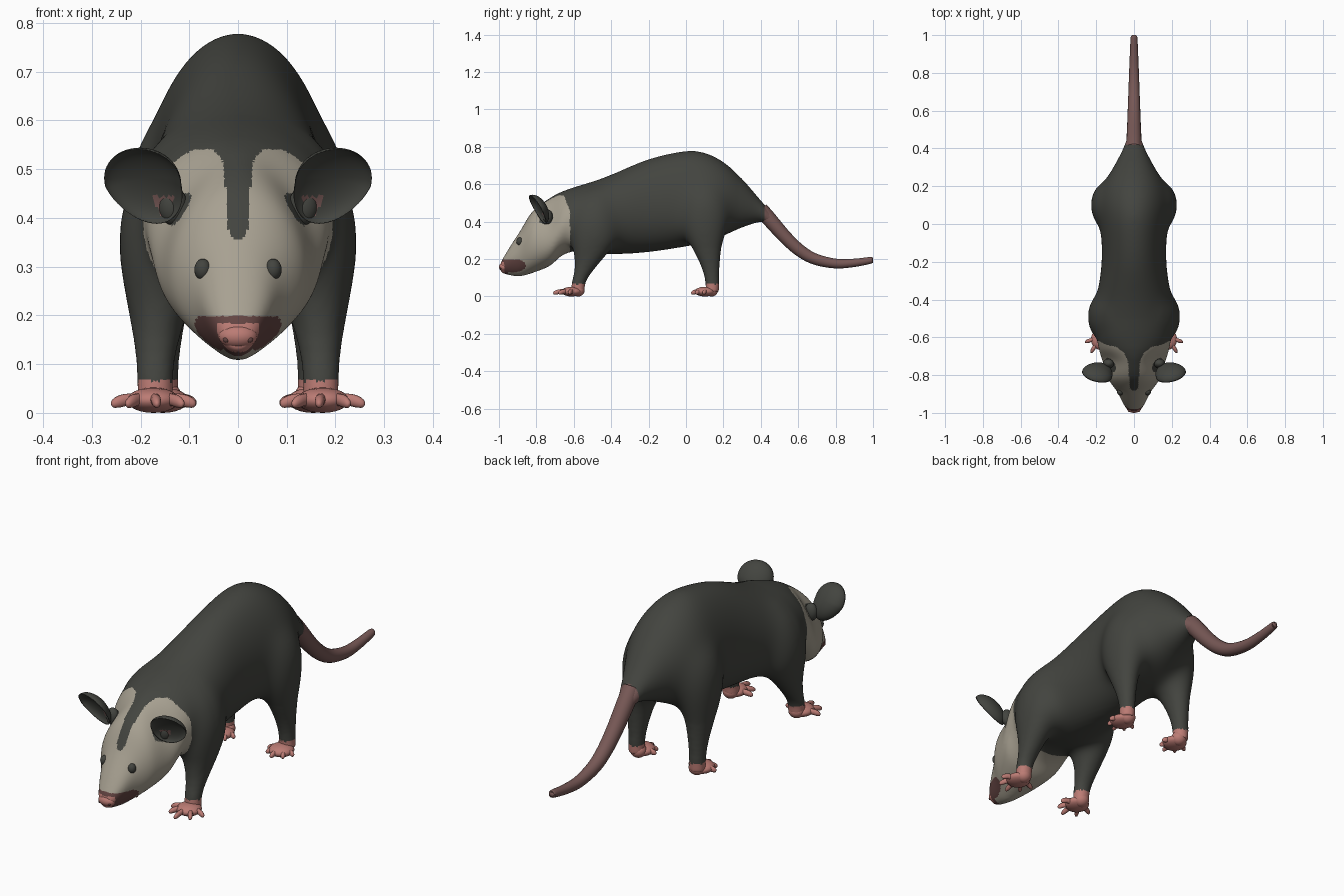
import bpy, bmesh, math
from mathutils import Vector, Matrix

if "Cube" in bpy.data.objects:
    bpy.data.objects.remove(bpy.data.objects["Cube"])

X, Y, Z = Vector((1, 0, 0)), Vector((0, 1, 0)), Vector((0, 0, 1))


def material(name, rgb):
    m = bpy.data.materials.new(name)
    m.diffuse_color = (*rgb, 1)
    m.use_nodes = True
    m.node_tree.nodes["Principled BSDF"].inputs["Base Color"].default_value = m.diffuse_color
    return m


DARK = material("dark fur", (0.056, 0.058, 0.050))
CREAM = material("cream fur", (0.39, 0.355, 0.285))
TAIL = material("tail skin", (0.185, 0.098, 0.092))
PINK = material("pink skin", (0.50, 0.20, 0.175))
MUZZLE = material("muzzle skin", (0.125, 0.058, 0.054))


def smooth_path(pts, n):
    """Catmull-Rom interpolation of station tuples."""
    out = []
    for i in range(len(pts) - 1):
        a, b, c, d = (pts[max(0, min(len(pts) - 1, i + k))] for k in (-1, 0, 1, 2))
        for s in range(n):
            t = s / n
            out.append([0.5 * (2 * q + (r - p) * t + (2 * p - 5 * q + 4 * r - w) * t * t
                               + (3 * q - p - 3 * r + w) * t ** 3)
                        for p, q, r, w in zip(a, b, c, d)])
    return out + [list(pts[-1])]


def loft(bm, stations, axis=None, n=6, sides=32):
    """Closed loft through (x, y, z, radius_u, radius_v[, top_heaviness]) stations."""
    path = smooth_path(stations, n)
    rings = []
    for i, st in enumerate(path):
        c = Vector(st[:3])
        k = st[5] if len(st) > 5 else 0
        t = axis or (Vector(path[min(i + 1, len(path) - 1)][:3])
                     - Vector(path[max(i - 1, 0)][:3])).normalized()
        u, v = (X, Y) if axis is Z else (t.cross(Z).normalized(), None)
        v = v or u.cross(t)
        rings.append([bm.verts.new(c + u * st[3] * math.cos(a) * (1 + k * math.sin(a)) + v * st[4] * math.sin(a))
                      for a in (2 * math.pi * j / sides for j in range(sides))])
    for r, s in zip(rings, rings[1:]):
        for j in range(sides):
            bm.faces.new((r[j], r[(j + 1) % sides], s[(j + 1) % sides], s[j]))
    bm.faces.new(rings[0])
    bm.faces.new(rings[-1])


def blob(bm, centre, radii, seg=24):
    mat = Matrix.Translation(centre) @ Matrix.Diagonal((*radii, 1))
    return bmesh.ops.create_uvsphere(bm, u_segments=seg, v_segments=seg // 2, radius=1, matrix=mat)["verts"]


def mirror_all(bm):
    """Adds the mirror image of everything across x = 0."""
    g = bmesh.ops.duplicate(bm, geom=bm.verts[:] + bm.edges[:] + bm.faces[:])["geom"]
    for v in g:
        if isinstance(v, bmesh.types.BMVert):
            v.co.x *= -1


def make(name, bm, mats):
    bmesh.ops.recalc_face_normals(bm, faces=bm.faces)
    me = bpy.data.meshes.new(name)
    bm.to_mesh(me)
    bm.free()
    for m in mats:
        me.materials.append(m)
    me.shade_smooth()
    ob = bpy.data.objects.new(name, me)
    bpy.context.collection.objects.link(ob)
    return ob


# Legs: stations (x, y, z, rx, ry), mirrored
bm = bmesh.new()
loft(bm, [(.10, -.46, .58, .05, .06), (.125, -.475, .50, .09, .11), (.147, -.485, .40, .100, .130),
          (.157, -.49, .30, .090, .128), (.163, -.51, .22, .070, .092), (.168, -.545, .14, .050, .056),
          (.170, -.572, .08, .038, .038), (.170, -.578, .025, .037, .036)], Z)
loft(bm, [(.07, .08, .66, .06, .07), (.105, .095, .56, .10, .12), (.128, .10, .46, .104, .135),
          (.143, .10, .36, .088, .124), (.152, .110, .26, .067, .090), (.156, .13, .16, .048, .056),
          (.158, .14, .08, .036, .038), (.158, .14, .025, .036, .036)], Z)
mirror_all(bm)

# Trunk and head: (y, top, bottom, half width, top heaviness)
trunk = [(-.99, .183, .130, .026, .1), (-.975, .21, .122, .042, .2), (-.94, .268, .113, .062, .2),
         (-.888, .348, .108, .089, .12), (-.82, .455, .126, .136, -.05), (-.73, .525, .163, .160, -.28),
         (-.66, .562, .220, .186, -.1), (-.58, .592, .244, .202, 0), (-.5, .618, .230, .207, -.05),
         (-.4, .656, .222, .200, -.08), (-.2, .742, .232, .172, -.1), (0, .786, .262, .178, -.12),
         (.1, .777, .284, .190, -.15), (.2, .728, .320, .168, -.12), (.3, .638, .362, .114, -.05),
         (.4, .514, .398, .058, 0), (.46, .445, .375, .036, 0)]
loft(bm, [(0, y, (t + b) / 2, w, (t - b) / 2, k) for y, t, b, w, k in trunk], Y, sides=48)
body = make("body", bm, [])
rm = body.modifiers.new("blend", 'REMESH')
rm.mode, rm.voxel_size = 'VOXEL', .0065
sm = body.modifiers.new("soften", 'SMOOTH')
sm.factor, sm.iterations = .5, 14
dg = bpy.context.evaluated_depsgraph_get()
me = bpy.data.meshes.new_from_object(body.evaluated_get(dg))
body.modifiers.clear()
body.data = me

# Extra softening where the legs join the trunk, feathered at its limits
bm = bmesh.new()
bm.from_mesh(me)
for i in range(20):
    verts = [v for v in bm.verts if -.66 + .008 * i < v.co.y < .40 - .006 * i and v.co.z > .08 + .009 * i]
    for _ in range(11):
        bmesh.ops.smooth_vert(bm, verts=verts, factor=.5, use_axis_x=True, use_axis_y=True, use_axis_z=True)
bm.to_mesh(me)
bm.free()
me.materials.clear()
for m in (DARK, CREAM, TAIL, PINK, MUZZLE):
    me.materials.append(m)


def fur(c):
    """Colour index from the face position."""
    x, y, z = abs(c.x), c.y, c.z
    if z < .065 and y > -.7:
        return 3
    if y > .42:
        return 2
    if y > -.62 - max(0, z - .45) * .35 or z > .54:
        return 0
    if (Vector((x, y, z)) - Vector((.14, -.755, .43))).length < .046:
        return 0
    if y < -.972 and .125 < z < .183:
        return 3
    if y < -.95 and z < .2 or z < .198 and ((y + .93) / .074) ** 2 + ((z - .165) / .036) ** 2 < 1:
        return 4
    stripe = .021 + max(0, z - .42) * .11 + max(0, z - .51) ** 2 * 20
    if z > .355 and x < min(stripe, .021 * math.sqrt((z - .355) / .03) + .002):
        return 0
    return 1


for p in me.polygons:
    p.material_index = fur(p.center)
me.shade_smooth()

# Tail
bm = bmesh.new()
loft(bm, [(0, y, z, r, r) for y, z, r in
          [(.40, .465, .040), (.44, .42, .040), (.53, .318, .036), (.61, .245, .033), (.69, .2, .030),
           (.8, .176, .026), (.9, .18, .022), (.985, .193, .018), (.995, .194, .013), (1, .195, .005)]], sides=20)
make("tail", bm, [TAIL])

# Feet: palm, heel and five splayed toes each
bm = bmesh.new()
for fx, fy, reach in ((.174, -.595, .117), (.155, .118, .092)):
    blob(bm, (fx, fy - .016, .026), (.054, .056, .026))
    blob(bm, (fx - .003, fy + .019, .033), (.036, .034, .033))
    for deg in (-74, -38, -4, 32, 70):
        a = math.radians(deg)
        d = Vector((math.sin(a), -math.cos(a), 0))
        ln = reach * (1 - .24 * abs(math.sin(a)))
        base = Vector((fx, fy, 0))
        pts = [(.02, .024, .013), (.6 * ln, .027, .0105), (.82 * ln, .023, .010),
               (.95 * ln, .018, .007), (ln, .016, .003)]
        loft(bm, [(*(base + d * s + Z * h), r, r * 1.25) for s, h, r in pts], n=3, sides=10)
mirror_all(bm)
make("feet", bm, [PINK])

# Ears: spheres whose front half is pushed inwards to form a cup, with a small skin patch
bm = bmesh.new()
u = Vector((.97, .24, 0)).normalized()
n = Vector((.1, -.86, -.5))
n = (n - u * n.dot(u)).normalized()
v = n.cross(u) * (1 if n.cross(u).z > 0 else -1)
ctr = Vector((.192, -.782, .470))
front = set()
for vert in blob(bm, (0, 0, 0), (1, 1, 1), 56):
    a, b, c = vert.co
    if c > -.01:
        front.add(vert)
    wide = .08 * (1 + .12 * b)
    depth = -.050 * abs(c) if c < 0 else -.034 * c
    vert.co = ctr + u * (a * wide - .018 * max(0, -b)) + v * b * .088 + n * (depth + .012)
for f in bm.faces:
    q = f.calc_center_median() - ctr
    tip = -.066 < q.z < -.026 and -.06 < q.x < -.018 and abs(q.x + .038) < (q.z + .07) * .6
    f.material_index = int(tip and all(w in front for w in f.verts))
blob(bm, (.134, -.738, .425), (.030, .025, .040))
mirror_all(bm)
make("ears", bm, [DARK, TAIL])

# Eyes
bm = bmesh.new()
blob(bm, (.072, -.889, .294), (.0175, .018, .022))
mirror_all(bm)
make("eyes", bm, [DARK])

# Nose with nostrils
bm = bmesh.new()
blob(bm, (0, -.973, .157), (.040, .027, .025))
make("nose", bm, [PINK])
bm = bmesh.new()
blob(bm, (.024, -.990, .150), (.007, .005, .006), 12)
mirror_all(bm)
make("nostrils", bm, [MUZZLE])
